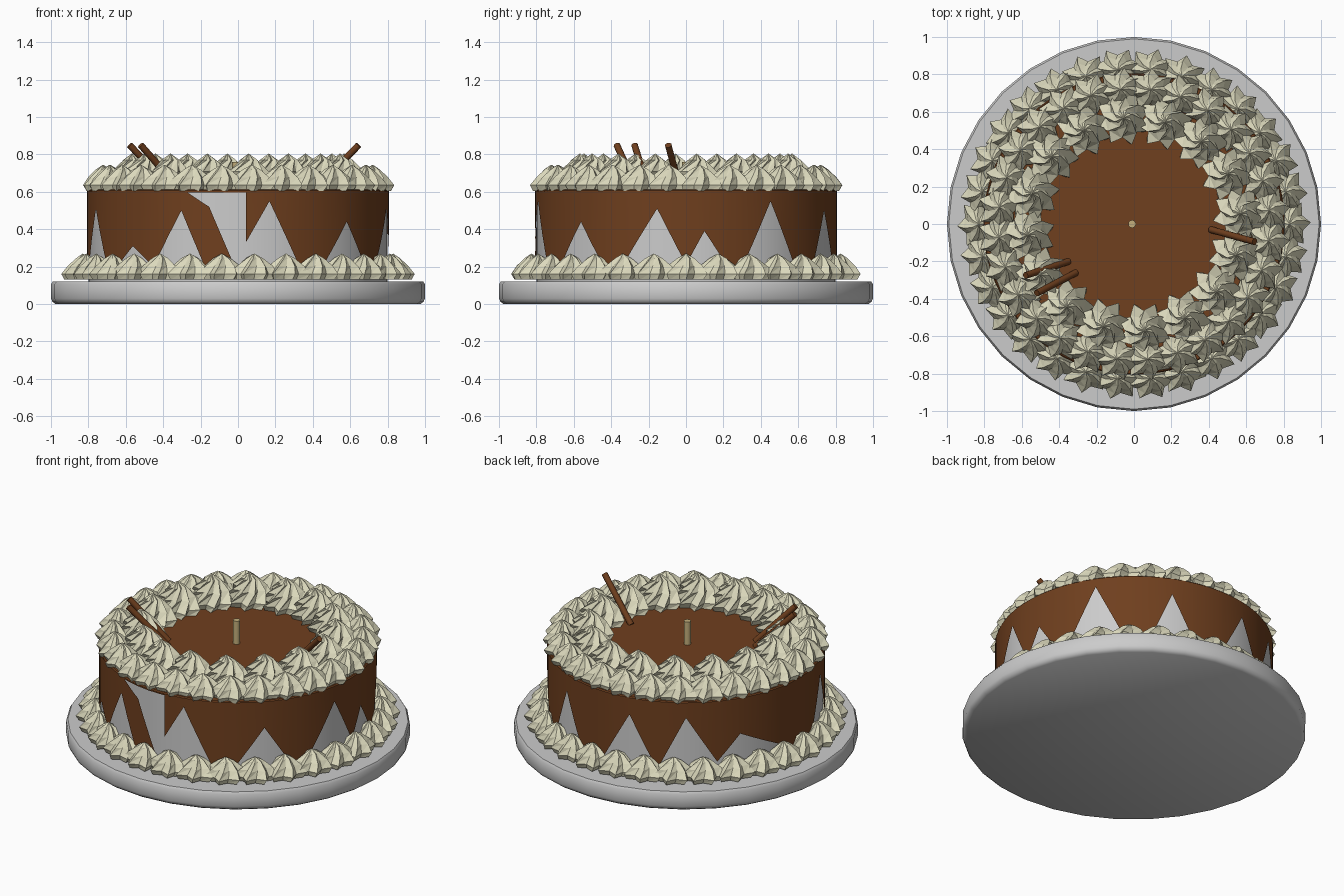
import bpy, bmesh, math
from math import sin, cos, pi, radians
from mathutils import Vector

if "Cube" in bpy.data.objects:
    bpy.data.objects.remove(bpy.data.objects["Cube"])


def mat(name, rgb):
    m = bpy.data.materials.new(name)
    m.diffuse_color = (*rgb, 1)
    m.use_nodes = True
    m.node_tree.nodes["Principled BSDF"].inputs["Base Color"].default_value = m.diffuse_color
    return m


choc = mat("chocolate", (0.16, 0.05, 0.013))
cream = mat("cream", (0.72, 0.70, 0.51))
wax = mat("wax", (0.55, 0.43, 0.2))


def make(name, verts, faces, material=None, smooth=False):
    me = bpy.data.meshes.new(name)
    me.from_pydata(verts, [], faces)
    bm = bmesh.new()
    bm.from_mesh(me)
    bmesh.ops.recalc_face_normals(bm, faces=bm.faces)
    bm.to_mesh(me)
    bm.free()
    ob = bpy.data.objects.new(name, me)
    bpy.context.collection.objects.link(ob)
    if material:
        me.materials.append(material)
    if smooth:
        bpy.context.view_layer.objects.active = ob
        bpy.ops.object.select_all(action='DESELECT')
        ob.select_set(True)
        bpy.ops.object.shade_smooth_by_angle(angle=radians(40))
    return ob


def lathe(name, profile, n, material=None):
    """Closed solid of revolution from (radius, z) points, capped with n-gons."""
    verts = [(r * cos(2 * pi * i / n), r * sin(2 * pi * i / n), z)
             for r, z in profile for i in range(n)]
    faces = [(k * n + i, k * n + (i + 1) % n, (k + 1) * n + (i + 1) % n, (k + 1) * n + i)
             for k in range(len(profile) - 1) for i in range(n)]
    top = (len(profile) - 1) * n
    faces += [tuple(range(n))[::-1], tuple(range(top, top + n))]
    return make(name, verts, faces, material, True)


def rod(name, a, b, r, material, n=10):
    ob = lathe(name, [(r, 0), (r, (Vector(b) - Vector(a)).length)], n, material)
    ob.location = a
    ob.rotation_euler = (Vector(b) - Vector(a)).to_track_quat('Z', 'Y').to_euler()
    return ob


def interp(pts, x):
    for (x0, y0), (x1, y1) in zip(pts, pts[1:]):
        if x0 <= x <= x1:
            return y0 + (y1 - y0) * (x - x0) / (x1 - x0)
    return pts[-1][1]


# plate and cake body
lathe("plate", [(0.975, 0), (0.992, 0.012), (1, 0.03), (1, 0.105), (0.99, 0.12)], 32)
lathe("cake_body", [(0.798, 0.12), (0.798, 0.6)], 64)
lathe("chocolate_top", [(0.806, 0.597), (0.806, 0.606), (0.8, 0.612)], 64, choc)

# chocolate wrap: jagged lower edge (angle from the front seam, height)
low = [(-87, .33), (-78, .55), (-66, .2), (-56, .2), (-44, .44), (-33, .2), (-25, .2),
       (-11, .51), (0, .21), (7, .39), (16, .2), (22, .2), (34, .55), (46, .2), (57, .2),
       (66, .5), (76, .2), (89, .2), (101, .5), (112, .2), (114, .2), (125, .51),
       (138, .22), (148, .38), (174, .2), (190, .2), (200, .51), (210, .2), (217, .2),
       (226, .31), (236, .2), (248, .5), (257, .21), (268, .21)]
high = [(-87, .605), (249.5, .605), (259, .52), (268, .225)]
angles = sorted({a for a, _ in low + high} | set(range(-87, 268, 3)))
verts, faces = [], []
for a in angles:
    c, s = cos(radians(a)), sin(radians(a))
    for z in (interp(low, a), interp(high, a)):
        verts.append((0.808 * c, 0.808 * s, z))
for i in range(len(angles) - 1):
    faces.append((2 * i, 2 * i + 2, 2 * i + 3, 2 * i + 1))
wrap = make("chocolate_wrap", verts, faces, choc, True)

# piped cream: a twisted star tapering to a point
LAYERS = [(0.85, 0, 0), (1.0, 0.22, 0.12), (0.72, 0.52, 0.4), (0.34, 0.82, 0.75)]


def cream_ring(name, count, radius, z, height, radial, tangent, points, twist, start=0):
    verts, faces, n = [], [], points * 2
    for k in range(count):
        ang = start + 2 * pi * k / count
        base = len(verts)

        def put(x, y, h):
            r, t = radius + x, y
            verts.append((r * cos(ang) - t * sin(ang), r * sin(ang) + t * cos(ang), z + h))
        for rad, h, tw in LAYERS:
            for i in range(n):
                p = 2 * pi * i / n + tw * twist + k * 0.6
                q = rad * (1 if i % 2 == 0 else 0.68)
                put(q * radial * cos(p), q * tangent * sin(p), h * height)
        put(0, 0, height)
        for j in range(len(LAYERS) - 1):
            for i in range(n):
                a, b = base + j * n + i, base + j * n + (i + 1) % n
                faces += [(a, b, b + n), (a, b + n, a + n)]
        last = base + (len(LAYERS) - 1) * n
        faces += [(last + i, last + (i + 1) % n, last + n) for i in range(n)]
        faces.append(tuple(base + i for i in range(n))[::-1])
    make(name, verts, faces, cream)


cream_ring("bottom_cream", 30, 0.83, 0.13, 0.14, 0.115, 0.14, 7, 0.5)
cream_ring("top_outer_cream", 28, 0.725, 0.605, 0.14, 0.115, 0.14, 7, 0.5, 0.1)
cream_ring("top_inner_cream", 16, 0.57, 0.605, 0.2, 0.15, 0.15, 8, 1.4, 0.1)

# chocolate sticks and the centre candle
rod("stick_right", (0.41, -0.03, 0.61), (0.645, -0.095, 0.85), 0.018, choc)
rod("stick_left_a", (-0.35, -0.2, 0.61), (-0.58, -0.275, 0.85), 0.018, choc)
rod("stick_left_b", (-0.31, -0.26, 0.61), (-0.52, -0.37, 0.85), 0.018, choc)
rod("candle", (-0.01, 0, 0.6), (-0.01, 0, 0.76), 0.021, wax, 12)
